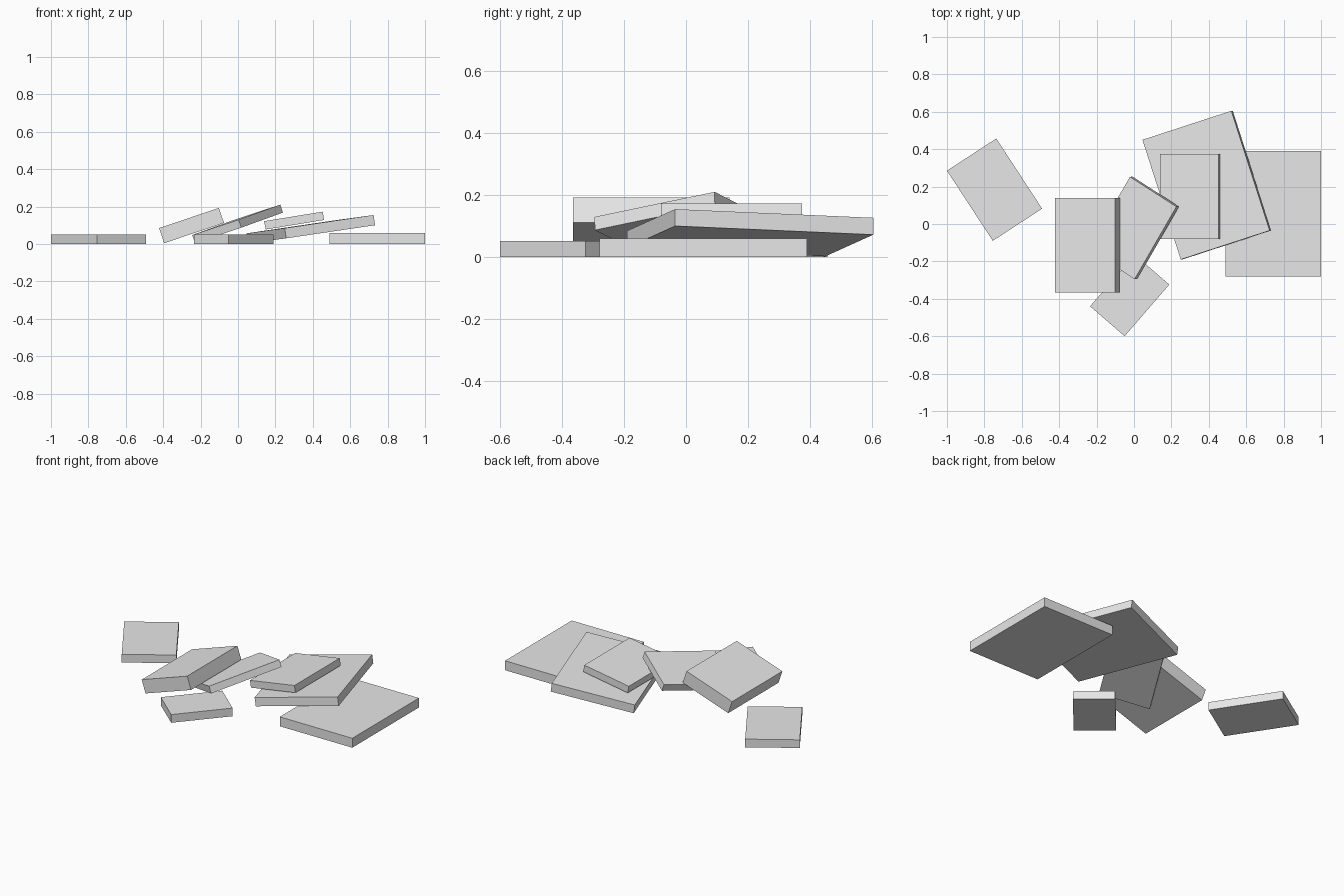
import bpy
from mathutils import Matrix, Vector

cube = bpy.data.objects.get("Cube")
if cube:
    bpy.data.objects.remove(cube, do_unlink=True)

# One plain grey for every slab
GREY = (0.8, 0.8, 0.8, 1.0)
stone = bpy.data.materials.new("stone_grey")
stone.use_nodes = True
stone.diffuse_color = GREY
stone.node_tree.nodes["Principled BSDF"].inputs["Base Color"].default_value = GREY


def slab(name, corner, along, across, thickness):
    """Box hung below its top face, which is set by a corner and its two neighbours."""
    a = Vector(corner)
    u, v = Vector(along) - a, Vector(across) - a
    v -= v.project(u)
    n = u.cross(v).normalized()
    centre = a + (u + v - n * thickness) / 2
    bpy.ops.mesh.primitive_cube_add(size=1)
    ob = bpy.context.object
    ob.name = name
    basis = Matrix((u, v, n * thickness)).transposed().to_4x4()
    ob.data.transform(Matrix.Translation(centre) @ basis)
    ob.data.materials.append(stone)


# Slabs lying flat on the ground
slab("flat_slab_large", (0.49, -0.28, 0.06), (1.0, -0.28, 0.06), (0.49, 0.39, 0.06), 0.06)
slab("flat_slab_front", (-0.235, -0.44, 0.052), (-0.05, -0.6, 0.052), (0.005, -0.165, 0.052), 0.052)
slab("flat_slab_far_right", (-1.0, 0.285, 0.052), (-0.755, -0.09, 0.052), (-0.735, 0.455, 0.052), 0.052)

# Slabs leaning on one another
slab("leaning_slab_large", (0.25, -0.19, 0.085), (0.725, -0.035, 0.155), (0.045, 0.45, 0.057), 0.055)
slab("leaning_slab_top", (0.14, -0.08, 0.122), (0.453, -0.08, 0.173), (0.14, 0.375, 0.122), 0.045)
slab("leaning_slab_middle", (-0.245, -0.135, 0.048), (0.003, -0.295, 0.13), (-0.018, 0.25, 0.13), 0.045)
slab("leaning_slab_thick", (-0.422, -0.365, 0.085), (-0.102, -0.365, 0.193), (-0.422, 0.14, 0.085), 0.085)
